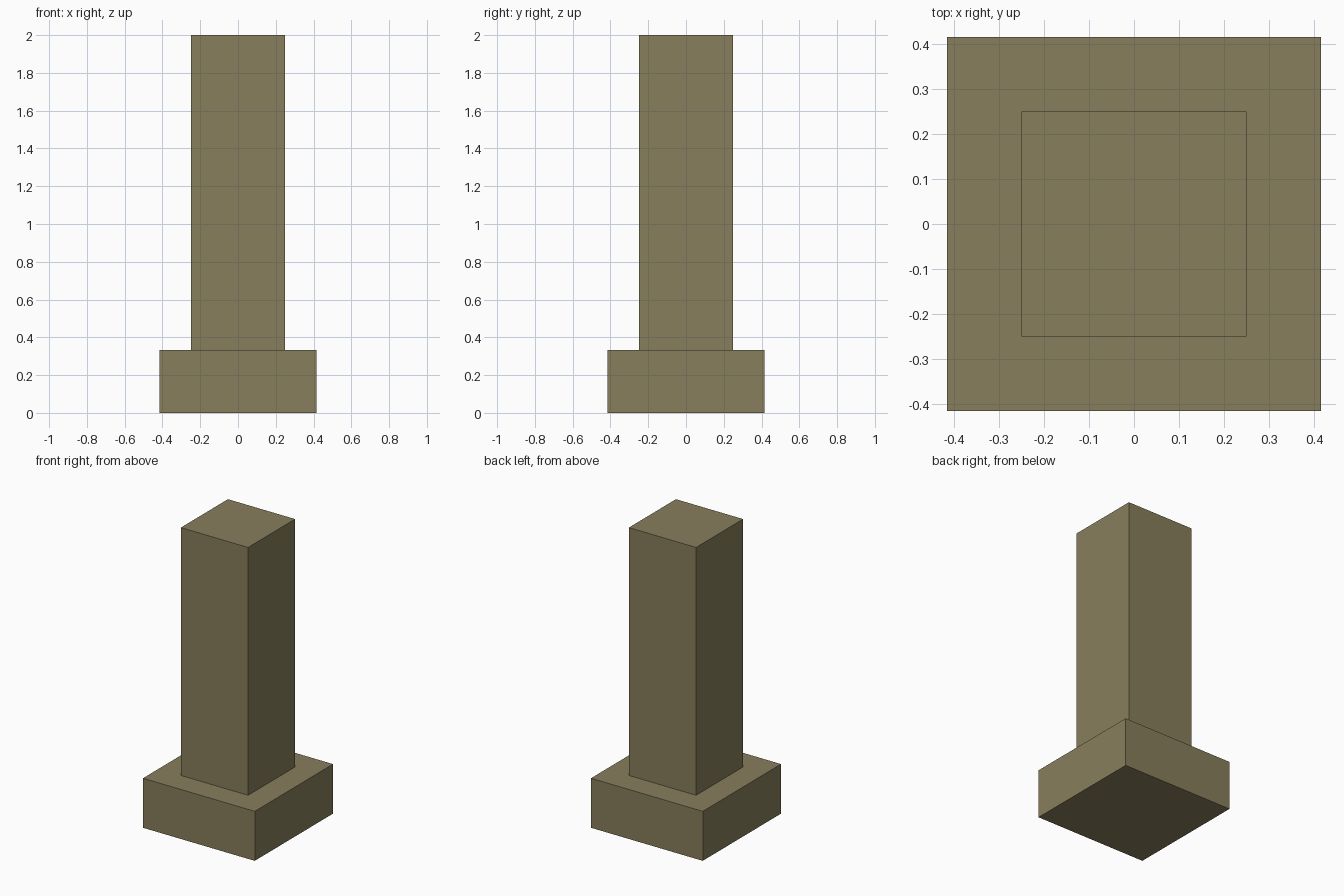
import bpy

if "Cube" in bpy.data.objects:
    bpy.data.objects.remove(bpy.data.objects["Cube"])

# Single flat colour
stone = bpy.data.materials.new("olive_stone")
stone.diffuse_color = (0.242, 0.209, 0.107, 1.0)
stone.use_nodes = True
stone.node_tree.nodes["Principled BSDF"].inputs["Base Color"].default_value = stone.diffuse_color


def block(name, width, bottom, top):
    """Square block centred on the z axis, between two heights."""
    bpy.ops.mesh.primitive_cube_add(size=1, location=(0, 0, (bottom + top) / 2))
    obj = bpy.context.object
    obj.name = name
    obj.scale = (width, width, top - bottom)
    bpy.ops.object.transform_apply(location=False, rotation=False, scale=True)
    obj.data.materials.append(stone)
    return obj


BASE_TOP = 0.333

# Wide plinth at the bottom
block("base", 0.832, 0.0, BASE_TOP)

# Tall square shaft standing on the plinth
block("column", 0.5, BASE_TOP, 2.0)
